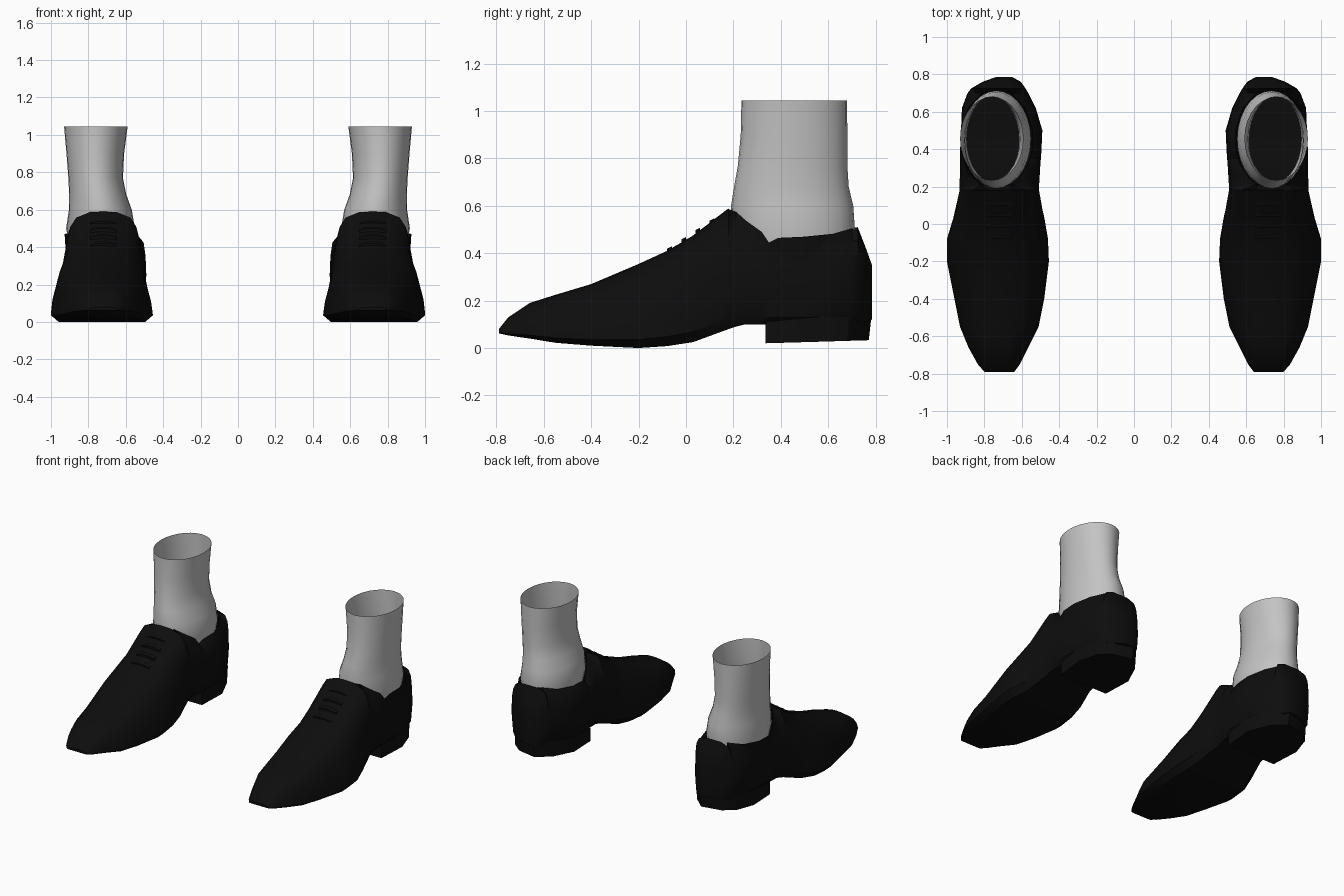
import bpy
import bmesh
import math

cube = bpy.data.objects.get("Cube")
if cube:
    bpy.data.objects.remove(cube, do_unlink=True)


def make_material(name, color, roughness):
    mat = bpy.data.materials.new(name)
    mat.use_nodes = True
    mat.diffuse_color = color
    shader = next(n for n in mat.node_tree.nodes if n.type == "BSDF_PRINCIPLED")
    shader.inputs["Base Color"].default_value = color
    shader.inputs["Roughness"].default_value = roughness
    return mat


black = make_material("black leather", (0.004, 0.004, 0.004, 1), 0.6)
grey = make_material("light grey sock", (0.55, 0.55, 0.55, 1), 0.9)


def loft(name, rings, material, cap, angle):
    """Skin a stack of closed rings, then mirror the part to the other foot."""
    bm = bmesh.new()
    loops = [[bm.verts.new(p) for p in ring] for ring in rings]
    count = len(loops[0])
    for lower, upper in zip(loops, loops[1:]):
        for i in range(count):
            j = (i + 1) % count
            bm.faces.new((lower[i], lower[j], upper[j], upper[i]))
    if cap:
        bm.faces.new(loops[0])
        bm.faces.new(loops[-1])
    bmesh.ops.recalc_face_normals(bm, faces=bm.faces)
    mesh = bpy.data.meshes.new(name)
    bm.to_mesh(mesh)
    bm.free()
    mesh.materials.append(material)
    obj = bpy.data.objects.new(name, mesh)
    bpy.context.collection.objects.link(obj)
    finish(obj, angle)
    return obj


def finish(obj, angle):
    bpy.ops.object.select_all(action="DESELECT")
    bpy.context.view_layer.objects.active = obj
    obj.select_set(True)
    bpy.ops.object.shade_smooth_by_angle(angle=math.radians(angle))
    mirror = obj.modifiers.new("other_foot", "MIRROR")
    mirror.use_axis[0] = True


# Shoe upper: half profiles as (width fraction, height fraction), sole to ridge
VAMP = [(0, 0), (.85, 0), (1, .1), (.97, .28), (.83, .64),
        (.68, .82), (.5, .92), (.25, .985), (0, 1)]
HEEL = [(0, 0), (.8, 0), (.93, .08), (1, .4), (.98, .68),
        (.93, .85), (.8, .95), (.4, 1), (0, 1)]
COLLAR_X, COLLAR_Y = .735, .455

# y, inner x, outer x, bottom z, top z
STATIONS = [
    (-.79, .64, .80, .062, .08), (-.75, .61, .835, .053, .13),
    (-.66, .565, .885, .04, .19), (-.55, .51, .93, .022, .225),
    (-.4, .48, .96, .01, .27), (-.2, .455, 1, 0, .355),
    (-.08, .46, 1, .008, .41), (.03, .475, .97, .025, .475),
    (.18, .505, .935, .08, .59), (.21, .505, .935, .09, .575),
    (.25, .503, .933, .1, .54), (.32, .5, .93, .1, .49),
    (.35, .498, .93, .1, .445), (.39, .495, .93, .1, .465),
    (.5, .49, .925, .1, .47), (.62, .525, .92, .11, .482),
    (.70, .565, .89, .11, .505), (.725, .58, .87, .11, .51),
    (.76, .605, .81, .11, .42), (.785, .65, .74, .12, .35),
]


def shoe_section(y, inner, outer, bottom, top):
    mid, half, tall = (inner + outer) / 2, (outer - inner) / 2, top - bottom
    blend = min(1, max(0, (y + .05) / .4))
    points = []
    for (wa, ha), (wb, hb) in zip(VAMP, HEEL):
        width = (wa + (wb - wa) * blend) * half
        height = bottom + (ha + (hb - ha) * blend) * tall
        points.append((mid, width, height))
    if .2 < y < .71:
        # open the ankle hole: rim, inner wall, insole
        reach = math.sqrt(1 - ((y - COLLAR_Y) / .268) ** 2)
        rim = .195 * reach
        points[5] = (mid, (points[4][1] + rim) / 2, bottom + .88 * tall)
        points[6] = (COLLAR_X, rim, top)
        points[7] = (COLLAR_X, rim * .9, bottom + .08)
        points[8] = (COLLAR_X, 0, bottom + .08)
    right = [(c + w, y, z) for c, w, z in points]
    left = [(c - w, y, z) for c, w, z in points[-2:0:-1]]
    return right + left


loft("shoe_upper", [shoe_section(*s) for s in STATIONS], black, True, 35)

# Heel block, slightly flared towards the top at the back
outline = [(.52, .335), (.9, .335), (.918, .55), (.875, .69),
           (.8, .755), (.66, .785), (.57, .7), (.505, .55)]
heel_bottom = [(x, y - .03 * max(0, y - .335), .02 + .03 * max(0, y - .35))
               for x, y in outline]
heel_top = [(x, y, .11 + .1 * (y - .335)) for x, y in outline]
loft("shoe_heel", [heel_bottom, heel_top], black, True, 30)

# Sock: an open tube, narrowest above the ankle
SOCK_RINGS = [
    (.38, .735, .455, .16, .24), (.5, .735, .453, .184, .26),
    (.6, .736, .448, .168, .258), (.68, .75, .445, .153, .242),
    (.77, .761, .45, .146, .231), (.9, .763, .456, .154, .225),
    (1.045, .76, .457, .17, .223),
]
SIDES = 28


def sock_ring(z, cx, cy, rx, ry):
    ring = []
    for i in range(SIDES):
        a = math.tau * i / SIDES
        ring.append((cx + rx * math.cos(a), cy + ry * math.sin(a), z))
    return ring


loft("sock", [sock_ring(*r) for r in SOCK_RINGS], grey, False, 60)

# Laces: thin bars lying across the instep
for n in range(4):
    y = -.07 + n * .06
    ridge = .417 + (y + .07) * .66
    bar = []
    for x, drop in ((.65, .01), (.69, 0), (.75, 0), (.79, .01)):
        z = ridge - drop
        bar.append([(x, y - .01, z - .015), (x, y + .01, z - .005),
                    (x, y + .01, z + .012), (x, y - .01, z + .002)])
    loft("shoe_lace_%d" % (n + 1), bar, black, True, 30)
